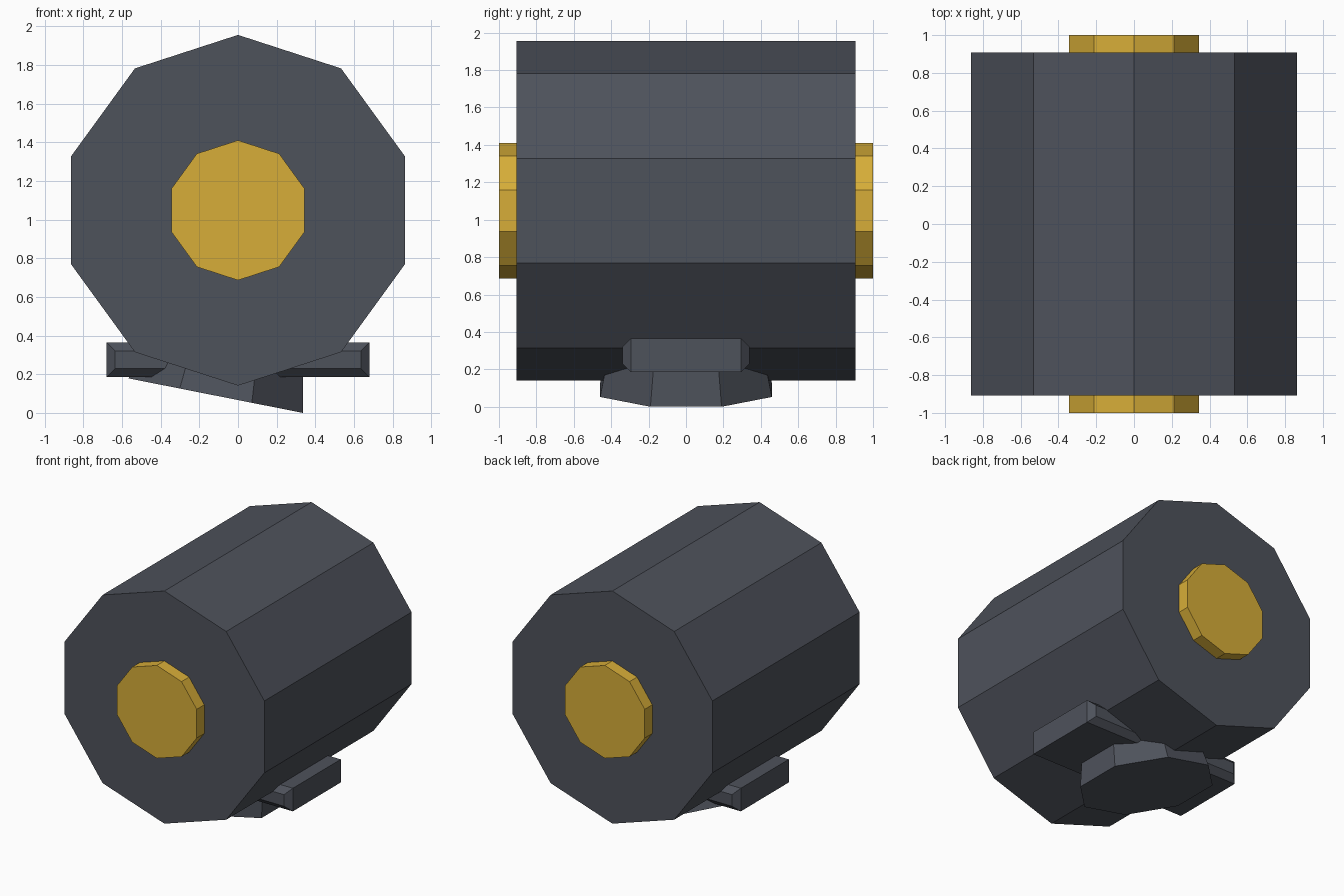
import bpy
import bmesh
from math import sin, cos, pi, radians
from mathutils import Matrix, Vector

cube = bpy.data.objects.get("Cube")
if cube:
    bpy.data.objects.remove(cube, do_unlink=True)


def make_material(name, color):
    mat = bpy.data.materials.new(name)
    mat.use_nodes = True
    mat.diffuse_color = color
    mat.node_tree.nodes["Principled BSDF"].inputs["Base Color"].default_value = color
    return mat


slate = make_material("dark slate", (0.076, 0.084, 0.105, 1))
gold = make_material("gold", (0.68, 0.42, 0.04, 1))


def loft(name, rings, mat, matrix=Matrix()):
    """Closed flat-faced solid through rings of equal point count."""
    bm = bmesh.new()
    loops = [[bm.verts.new(matrix @ Vector(p)) for p in ring] for ring in rings]
    for a, b in zip(loops, loops[1:]):
        for i in range(len(a)):
            j = (i + 1) % len(a)
            bm.faces.new((a[i], a[j], b[j], b[i]))
    bm.faces.new(loops[0])
    bm.faces.new(loops[-1])
    bmesh.ops.recalc_face_normals(bm, faces=bm.faces)
    mesh = bpy.data.meshes.new(name)
    bm.to_mesh(mesh)
    bm.free()
    mesh.materials.append(mat)
    obj = bpy.data.objects.new(name, mesh)
    bpy.context.collection.objects.link(obj)
    return obj


def decagon(radius, y):
    """Upright ten-sided ring around the drum axis, one corner on top."""
    angles = [i * pi / 5 for i in range(10)]
    return [(radius * sin(a), y, 1.048 + radius * cos(a)) for a in angles]


def octagon(radius, z):
    angles = [(i + 0.5) * pi / 4 for i in range(8)]
    return [(radius * cos(a), radius * sin(a), z) for a in angles]


def rectangle(half_x, half_z, y):
    return [(sx * half_x, y, 0.275 + sz * half_z)
            for sx, sz in ((-1, -1), (1, -1), (1, 1), (-1, 1))]


# Drum and the axle hub showing at both ends
loft("drum_body", [decagon(0.907, y) for y in (-0.907, 0.907)], slate)
loft("axle_hub", [decagon(0.362, y) for y in (-1, 1)], gold)

# Mounting bar with chamfered front and back faces
loft("mounting_bar", [rectangle(0.635, 0.045, -0.34), rectangle(0.68, 0.09, -0.295),
                      rectangle(0.68, 0.09, 0.295), rectangle(0.635, 0.045, 0.34)], slate)

# Tapered octagonal foot, tipped down toward the left side
tilt = radians(11.2)
place = Matrix.Translation((-0.115, 0, 0.459 * sin(tilt))) @ Matrix.Rotation(tilt, 4, "Y")
loft("tilted_foot", [octagon(0.497, 0), octagon(0.433, 0.3)], slate, place)
